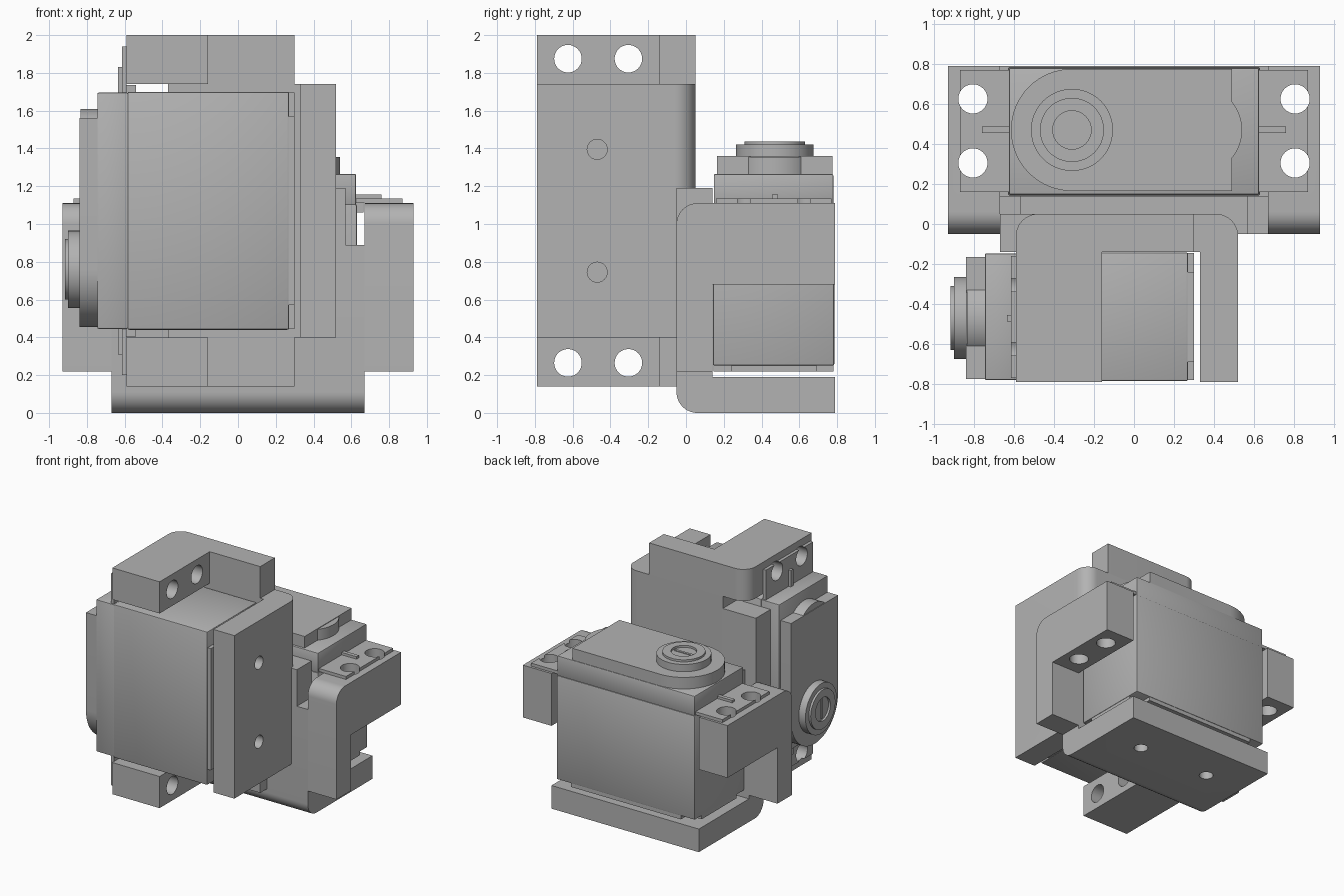
import bpy, bmesh, math
from mathutils import Vector

cube = bpy.data.objects.get("Cube")
if cube:
    bpy.data.objects.remove(cube, do_unlink=True)

grey = bpy.data.materials.new("plain grey")
grey.use_nodes = True
COLOUR = (0.45, 0.45, 0.45, 1)
grey.diffuse_color = COLOUR
grey.node_tree.nodes["Principled BSDF"].inputs["Base Color"].default_value = COLOUR


# Local frame of one unit: s along the shaft, d depth from back plate, l length
def place_front(s, d, l):
    return Vector((0.52 - s, 0.05 - d, l + 1.07))


def place_rear(s, d, l):
    return Vector((l, d - 0.05, s))


def arc(cx, cy, r, start, end, n=12):
    step = math.radians(end - start) / n
    a = math.radians(start)
    return [(cx + r * math.cos(a + i * step), cy + r * math.sin(a + i * step))
            for i in range(n + 1)]


def circle(cx, cy, r, n=48):
    return arc(cx, cy, r, 0, 360, n)[:-1]


def rect(x0, x1, y0, y1):
    return [(x0, y0), (x1, y0), (x1, y1), (x0, y1)]


def prism(name, place, axis, outline, lo, hi, bevel=0):
    """Extrude an outline: (l, d) points along s, or (s, d) points along l."""
    bm = bmesh.new()

    def ring(t):
        if axis == "s":
            return [bm.verts.new(place(t, y, x)) for x, y in outline]
        return [bm.verts.new(place(x, y, t)) for x, y in outline]

    a, b = ring(lo), ring(hi)
    bm.faces.new(a)
    bm.faces.new(b[::-1])
    for i in range(len(a)):
        j = (i + 1) % len(a)
        bm.faces.new((a[j], a[i], b[i], b[j]))
    if bevel:
        bmesh.ops.bevel(bm, geom=bm.edges[:], offset=bevel, segments=2,
                        profile=0.5, affect="EDGES")
    bmesh.ops.recalc_face_normals(bm, faces=bm.faces[:])
    mesh = bpy.data.meshes.new(name)
    bm.to_mesh(mesh)
    bm.free()
    mesh.materials.append(grey)
    obj = bpy.data.objects.new(name, mesh)
    bpy.context.collection.objects.link(obj)
    return obj


def activate(obj):
    bpy.ops.object.select_all(action="DESELECT")
    obj.select_set(True)
    bpy.context.view_layer.objects.active = obj


def cut(obj, cutters):
    for cutter in cutters:
        activate(obj)
        mod = obj.modifiers.new("cut", "BOOLEAN")
        mod.operation = "DIFFERENCE"
        mod.solver = "EXACT"
        mod.object = cutter
        bpy.ops.object.modifier_apply(modifier=mod.name)
        bpy.data.objects.remove(cutter, do_unlink=True)


def build_unit(tag, place):
    parts = []

    def add(name, axis, outline, lo, hi, bevel=0):
        obj = prism(tag + "_" + name, place, axis, outline, lo, hi, bevel)
        parts.append(obj)
        return obj

    def holes(points, r, lo, hi):
        return [prism("cutter", place, "s", circle(x, y, r, 32), lo, hi)
                for x, y in points]

    mid = 0.52      # depth of the shaft centre
    shaft = -0.31   # shaft position along the length

    # Bracket: base wall and back plate with one rounded edge
    profile = arc(0.11, 0.11, 0.11, 180, 270) + [
        (0.89, 0), (0.89, 0.19), (0.19, 0.19), (0.19, 0.84), (0, 0.84)]
    bracket = add("bracket", "l", profile, -0.67, 0.67)
    cut(bracket, holes([(-0.325, mid), (0.325, mid)], 0.053, -0.1, 0.3))
    add("bracket_tongue", "l", rect(0.89, 1.19, 0, 0.19), -0.57, 0.57)

    # Mounting ears with screw holes, on both ends
    ear_profile = [(0.22, 0)] + arc(1.0, 0.11, 0.11, -90, 0) + [
        (1.11, 0.84), (0.68, 0.84), (0.68, 0.19), (0.22, 0.19)]
    hole_points = [(side * 0.805, d) for side in (-1, 1) for d in (0.355, 0.675)]
    for side, word in ((-1, "low"), (1, "high")):
        lo, hi = sorted((side * 0.67, side * 0.93))
        ear = add("ear_" + word, "l", ear_profile, lo, hi)
        cut(ear, holes([p for p in hole_points if p[0] * side > 0], 0.073, 0.5, 1.3))
        lo, hi = sorted((side * 0.62, side * 0.76))
        add("flange_rib_" + word, "s", rect(lo, hi, mid - 0.016, mid + 0.016), 1.13, 1.155)

    # Motor mounting flange
    flange = add("flange", "s", rect(-0.87, 0.87, 0.21, 0.82), 1.11, 1.135)
    cut(flange, holes(hole_points, 0.073, 1.0, 1.3))
    add("flange_root", "s", rect(-0.665, 0.665, 0.3, 0.74), 1.06, 1.13)

    # Motor case with notched lower cover
    add("case", "s", rect(-0.63, 0.63, 0.192, 0.835), 0.25, 1.105, 0.01)
    add("case_top", "s", rect(-0.625, 0.625, 0.197, 0.83), 1.1, 1.265, 0.008)
    cover = [(-0.625, 0.29), (-0.5, 0.29), (-0.5, 0.195), (0.5, 0.195),
             (0.5, 0.29), (0.625, 0.29), (0.625, 0.74), (0.5, 0.74),
             (0.5, 0.83), (-0.5, 0.83), (-0.5, 0.74), (-0.625, 0.74)]
    add("lower_cover", "s", cover, 0.22, 0.26)

    # Gear housing on top of the case
    housing = arc(shaft, mid, 0.305, 90, 270, 32) + [(0.49, mid - 0.305), (0.49, mid + 0.305)]
    add("gear_housing", "s", housing, 1.26, 1.36)
    add("gear_bump", "s", arc(0.32, mid, 0.22, -50, 50, 20), 1.26, 1.355)

    # Output hub with recessed centre and screw slot
    add("hub_base", "s", circle(shaft, mid, 0.205), 1.35, 1.42)
    rim = add("hub_rim", "s", circle(shaft, mid, 0.16), 1.415, 1.437)
    cut(rim, holes([(shaft, mid)], 0.096, 1.3, 1.6))
    add("hub_slot_bar", "s", rect(shaft - 0.08, shaft + 0.08, mid - 0.01, mid + 0.01), 1.41, 1.426)

    for obj in parts:
        activate(obj)
        bpy.ops.object.shade_smooth_by_angle(angle=math.radians(30))


build_unit("front", place_front)
build_unit("rear", place_rear)
